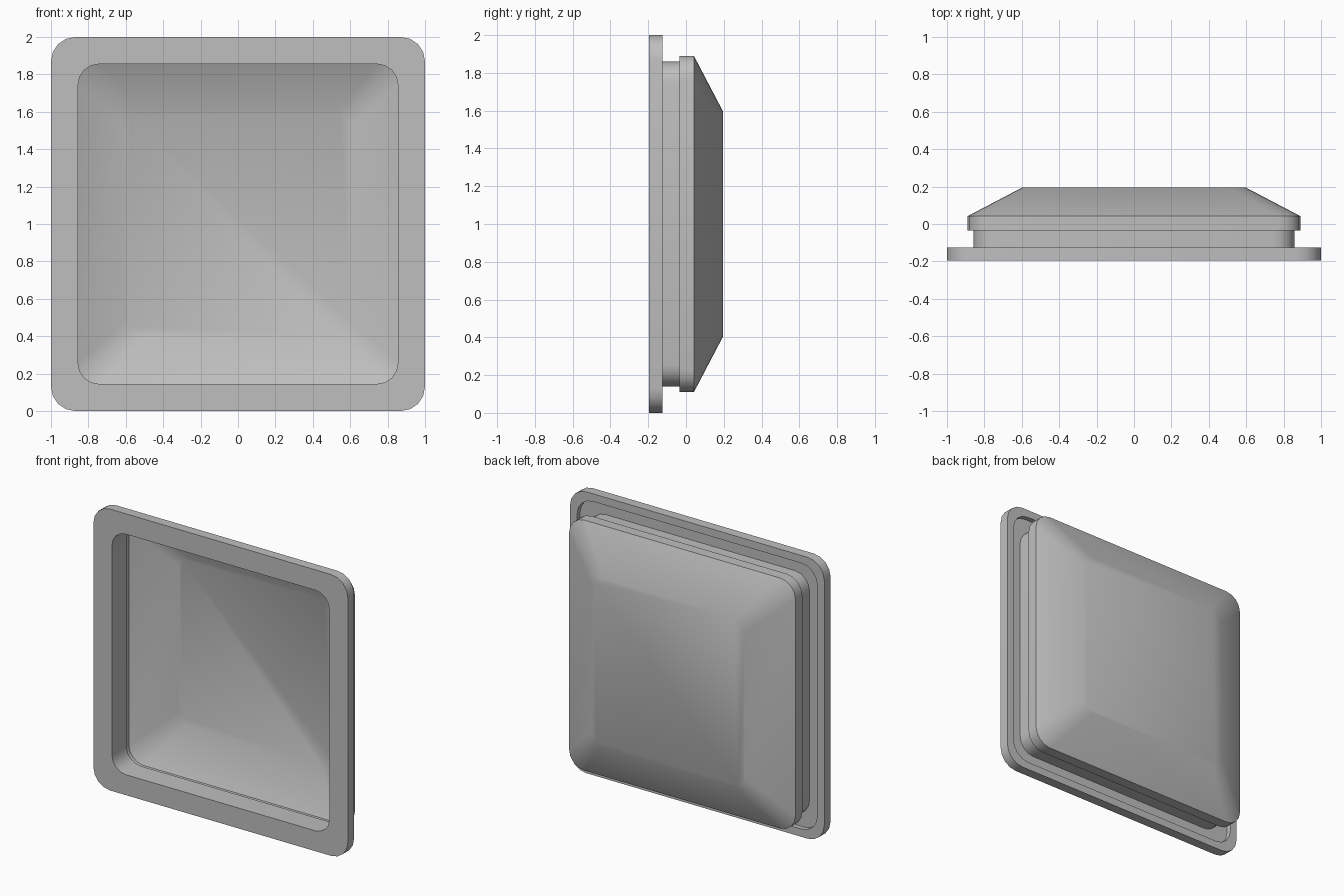
import bpy, bmesh, math

if "Cube" in bpy.data.objects:
    bpy.data.objects.remove(bpy.data.objects["Cube"])

SEG = 4          # facets per rounded corner
CZ = 1.0         # height of the centre

grey = bpy.data.materials.new("light_grey")
grey.diffuse_color = (0.52, 0.52, 0.52, 1)
grey.use_nodes = True
grey.node_tree.nodes["Principled BSDF"].inputs["Base Color"].default_value = grey.diffuse_color


def rounded_square(bm, half, radius, y):
    """Loop of vertices around a rounded square in the xz plane."""
    loop = []
    c = half - radius
    for q, (sx, sz) in enumerate([(1, 1), (-1, 1), (-1, -1), (1, -1)]):
        for i in range(SEG + 1):
            a = math.pi / 2 * (q + i / SEG)
            loop.append(bm.verts.new((sx * c + radius * math.cos(a), y,
                                      CZ + sz * c + radius * math.sin(a))))
    return loop


def sweep(name, profile, closed=False, cap_start=False, cap_end=False):
    """Bridge rounded squares given as (half size, corner radius, y)."""
    bm = bmesh.new()
    loops = [rounded_square(bm, *p) for p in profile]
    pairs = list(zip(loops, loops[1:]))
    if closed:
        pairs.append((loops[-1], loops[0]))
    n = len(loops[0])
    for a, b in pairs:
        for i in range(n):
            j = (i + 1) % n
            bm.faces.new((a[i], a[j], b[j], b[i]))
    if cap_start:
        bm.faces.new(loops[0])
    if cap_end:
        bm.faces.new(loops[-1])
    bmesh.ops.recalc_face_normals(bm, faces=bm.faces)
    me = bpy.data.meshes.new(name)
    bm.to_mesh(me)
    bm.free()
    me.materials.append(grey)
    ob = bpy.data.objects.new(name, me)
    bpy.context.collection.objects.link(ob)
    bpy.ops.object.select_all(action='DESELECT')
    ob.select_set(True)
    bpy.context.view_layer.objects.active = ob
    bpy.ops.object.shade_smooth_by_angle(angle=math.radians(25))
    return ob


# Front flange with a shallow seal groove in its back
sweep("flange", [
    (0.855, 0.11, -0.195), (1.0, 0.13, -0.195),
    (1.0, 0.13, -0.125), (0.945, 0.125, -0.125),
    (0.945, 0.125, -0.16), (0.855, 0.11, -0.16),
], closed=True)

# Thin pan: neck, wider band, sloped sides and flat back
T = 0.004
outer = [(0.859, 0.114, -0.16), (0.859, 0.114, -0.035), (0.89, 0.12, -0.035),
         (0.89, 0.12, 0.042), (0.598, 0.08, 0.195)]
inner = [(0.855, 0.11, -0.16), (0.855, 0.11, -0.035 + T), (0.89 - T, 0.116, -0.035 + T),
         (0.89 - T, 0.116, 0.042 - T / 2), (0.597, 0.08, 0.195 - T)]
sweep("pan", inner[::-1] + outer, cap_start=True, cap_end=True)
